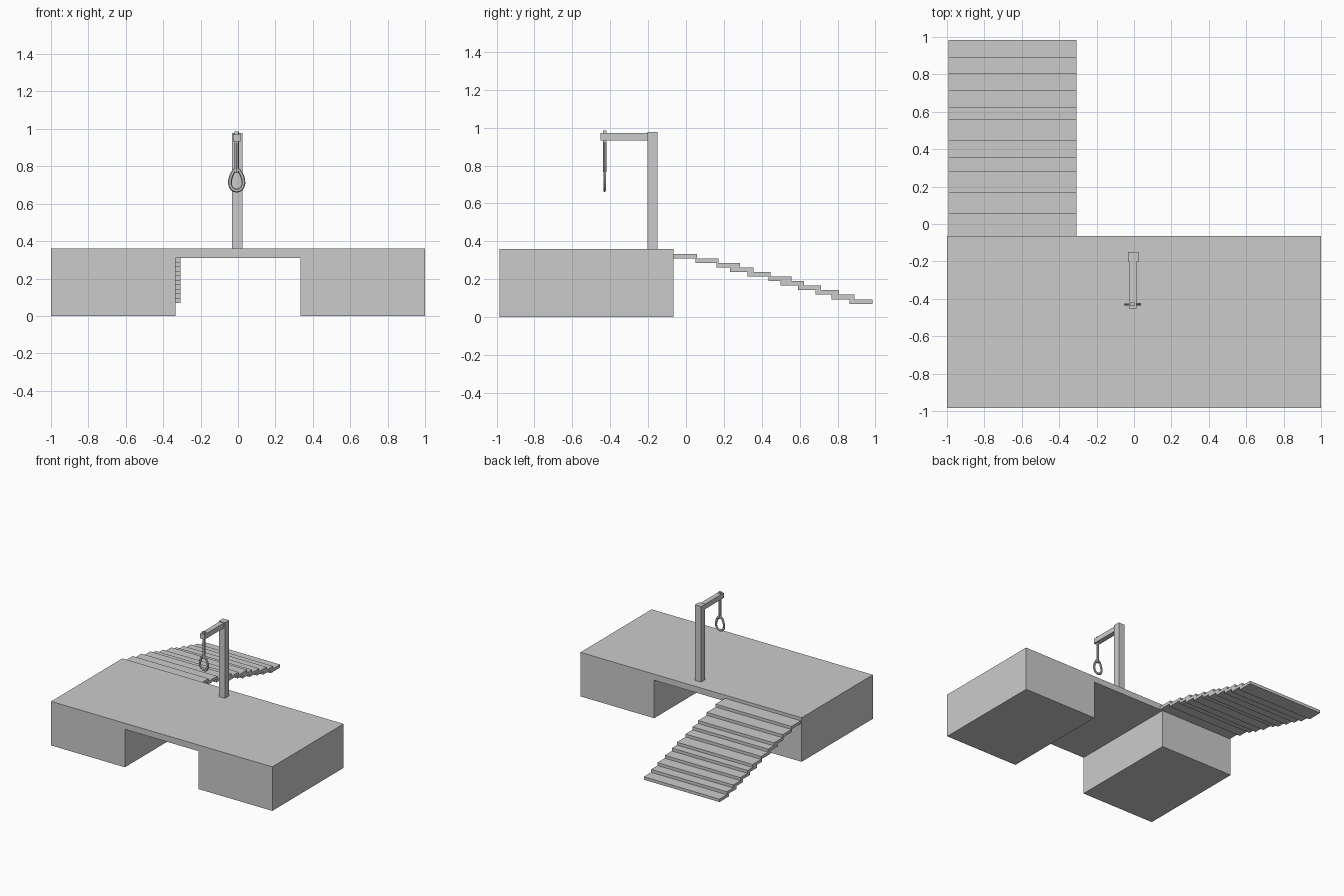
import bpy, bmesh, math

if "Cube" in bpy.data.objects:
    bpy.data.objects.remove(bpy.data.objects["Cube"])

def finish(name, bm):
    bmesh.ops.recalc_face_normals(bm, faces=bm.faces)
    me = bpy.data.meshes.new(name)
    bm.to_mesh(me)
    bm.free()
    ob = bpy.data.objects.new(name, me)
    bpy.context.collection.objects.link(ob)
    return ob

def box(name, x0, x1, y0, y1, z0, z1):
    bm = bmesh.new()
    bmesh.ops.create_cube(bm, size=1)
    for v in bm.verts:
        v.co = (x0 if v.co.x < 0 else x1, y0 if v.co.y < 0 else y1, z0 if v.co.z < 0 else z1)
    return finish(name, bm)

# Platform: bridge-shaped profile extruded front to back
half = [(0.333, 0.31), (0.333, 0), (1, 0), (1, 0.36)]
profile = half + [(-x, z) for x, z in reversed(half)]
bm = bmesh.new()
face = bm.faces.new([bm.verts.new((x, -0.985, z)) for x, z in profile])
ext = bmesh.ops.extrude_face_region(bm, geom=[face])
bmesh.ops.translate(bm, vec=(0, 0.92, 0), verts=[g for g in ext["geom"] if isinstance(g, bmesh.types.BMVert)])
finish("platform", bm)

# Stairs: unevenly spaced overlapping treads
ends = [0.058, 0.172, 0.284, 0.356, 0.447, 0.558, 0.622, 0.714, 0.808, 0.890, 0.985]
for i, y in enumerate(ends):
    top = 0.334 - 0.024 * i
    box(f"stair_tread_{i + 1}", -0.993, -0.308, y - 0.123, y, top - 0.024, top)

# Upright post and cross arm
box("upright_post", -0.031, 0.023, -0.203, -0.15, 0.36, 0.978)
box("cross_arm", -0.026, 0.014, -0.452, -0.2, 0.932, 0.973)

# Hanging rope
CX, CY = -0.007, -0.43
bm = bmesh.new()
bmesh.ops.create_cone(bm, cap_ends=True, segments=8, radius1=0.0115, radius2=0.0115, depth=0.22)
rope = finish("rope", bm)
rope.location = (CX, CY, 0.875)
rope.scale.y = 0.8
bpy.context.view_layer.update()

# Teardrop rope loop: narrow at the top, round at the bottom
bm = bmesh.new()
N, M = 20, 6
rings = []
for i in range(N):
    a = 2 * math.pi * i / N
    c, s = math.cos(a), math.sin(a)
    taper = 1 - 0.28 * s
    ring = []
    for j in range(M):
        b = 2 * math.pi * j / M
        r = 0.0105 * math.cos(b)
        ring.append(bm.verts.new((CX + c * (0.035 * taper + r),
                                  CY + 0.0075 * math.sin(b),
                                  0.727 + s * (0.057 + r))))
    rings.append(ring)
for i in range(N):
    for j in range(M):
        p, q = rings[i], rings[(i + 1) % N]
        bm.faces.new((p[j], p[(j + 1) % M], q[(j + 1) % M], q[j]))
finish("rope_loop", bm)

# Wrap of rope over the arm
box("rope_wrap", -0.018, 0.004, -0.439, -0.421, 0.925, 0.985)
